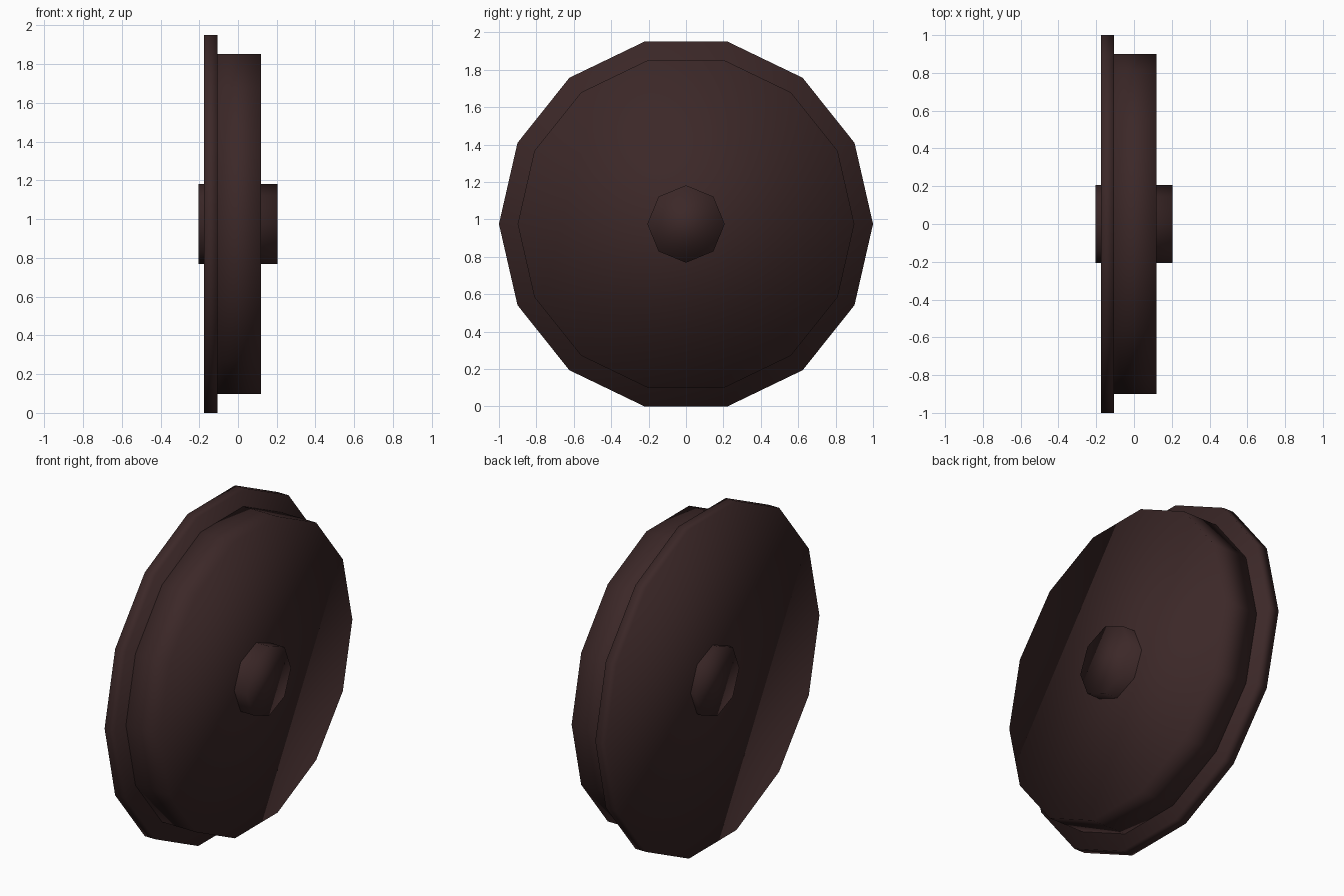
import bpy, bmesh, math

if "Cube" in bpy.data.objects:
    bpy.data.objects.remove(bpy.data.objects["Cube"])

CENTRE_Z = 0.975  # axle height; the 14-sided flange rests on a flat side

steel = bpy.data.materials.new("dark_brown_steel")
steel.diffuse_color = (0.045, 0.021, 0.021, 1)
steel.use_nodes = True
steel.node_tree.nodes["Principled BSDF"].inputs["Base Color"].default_value = steel.diffuse_color


def disc(name, radius, sides, x0, x1):
    """Closed prism along x, with a corner pointing along +y."""
    bm = bmesh.new()
    rings = []
    for x in (x0, x1):
        ring = []
        for i in range(sides):
            a = 2 * math.pi * i / sides
            ring.append(bm.verts.new((x, radius * math.cos(a),
                                      CENTRE_Z + radius * math.sin(a))))
        rings.append(ring)
    left, right = rings
    for i in range(sides):
        j = (i + 1) % sides
        bm.faces.new((left[i], left[j], right[j], right[i]))
    bm.faces.new(left)
    bm.faces.new(right)
    bmesh.ops.recalc_face_normals(bm, faces=bm.faces)
    for f in bm.faces:
        f.smooth = True
    mesh = bpy.data.meshes.new(name)
    bm.to_mesh(mesh)
    bm.free()
    mesh.materials.append(steel)
    obj = bpy.data.objects.new(name, mesh)
    bpy.context.collection.objects.link(obj)
    return obj


# Wide thin flange, thicker rolling tread, and the axle stub through both
disc("wheel_flange", 1.0, 14, -0.175, -0.105)
disc("wheel_tread", 0.9, 14, -0.105, 0.12)
disc("axle", 0.207, 8, -0.205, 0.203)
